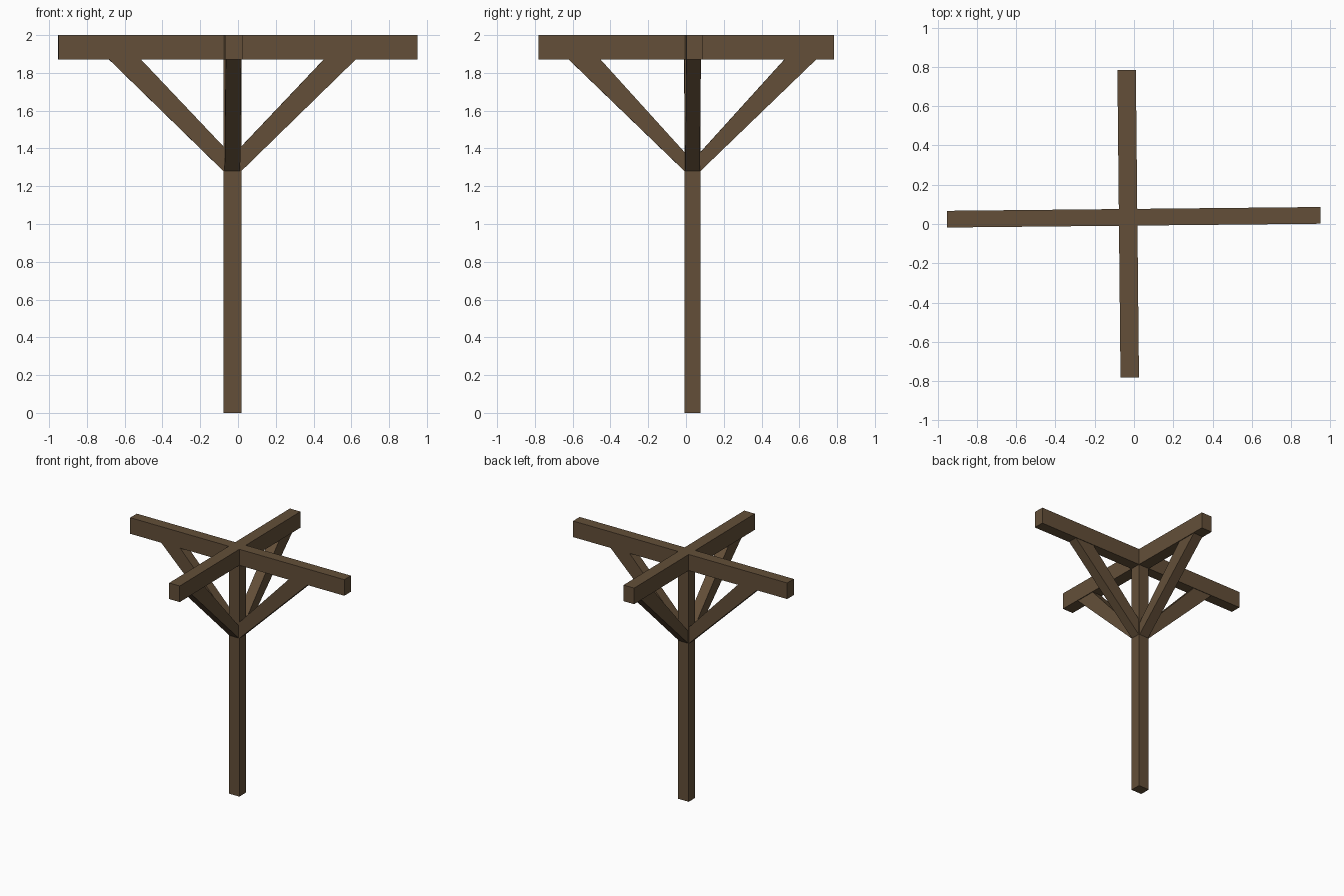
import bpy, bmesh, math
from mathutils import Matrix

if "Cube" in bpy.data.objects:
    bpy.data.objects.remove(bpy.data.objects["Cube"])

# One timber colour
wood = bpy.data.materials.new("brown timber")
wood.diffuse_color = (0.125, 0.078, 0.040, 1)
wood.use_nodes = True
wood.node_tree.nodes["Principled BSDF"].inputs["Base Color"].default_value = wood.diffuse_color

# The whole frame is turned slightly about the post axis
PLACE = Matrix.Translation((-0.03, 0.034, 0)) @ Matrix.Rotation(0.0102, 4, 'Z')
PX, PY = 0.047, 0.042        # post half sizes
Z_BEAM, Z_TOP = 1.87, 2.0


def prism(name, profile, width, turn=0.0):
    """Extrude an (x, z) profile symmetrically along y, then turn it about z."""
    bm = bmesh.new()
    face = bm.faces.new([bm.verts.new((x, -width / 2, z)) for x, z in profile])
    ext = bmesh.ops.extrude_face_region(bm, geom=[face])
    moved = [v for v in ext["geom"] if isinstance(v, bmesh.types.BMVert)]
    bmesh.ops.translate(bm, verts=moved, vec=(0, width, 0))
    bmesh.ops.recalc_face_normals(bm, faces=bm.faces)
    bm.transform(PLACE @ Matrix.Rotation(turn, 4, 'Z'))
    me = bpy.data.meshes.new(name)
    bm.to_mesh(me)
    bm.free()
    me.materials.append(wood)
    ob = bpy.data.objects.new(name, me)
    bpy.context.collection.objects.link(ob)
    return ob


def bar(name, x0, x1, z0, z1, width, turn=0.0):
    return prism(name, [(x0, z0), (x1, z0), (x1, z1), (x0, z1)], width, turn)


# Upright post
bar("post", -PX, PX, 0, Z_BEAM, 2 * PY)

# Long beam, and the cross beam butted against both of its sides
bar("long_beam", -0.922, 0.98, Z_BEAM, Z_TOP, 0.085)
bar("cross_beam_back", 0.0425, 0.75, Z_BEAM, Z_TOP, 0.094, math.pi / 2)
bar("cross_beam_front", 0.0425, 0.815, Z_BEAM, Z_TOP, 0.094, -math.pi / 2)

# Diagonal braces: side, post half size, outer and inner reach, inner foot height
for i, side in enumerate(("right", "back", "left", "front")):
    if i % 2 == 0:
        p, outer, inner, foot, w = PX, 0.605, 0.436, 1.41, 0.077
    else:
        p, outer, inner, foot, w = PY, 0.612, 0.444, 1.38, 0.082
    prism(side + "_brace",
          [(p, 1.28), (p + outer, Z_BEAM), (p + inner, Z_BEAM), (p, foot)],
          w, i * math.pi / 2)
